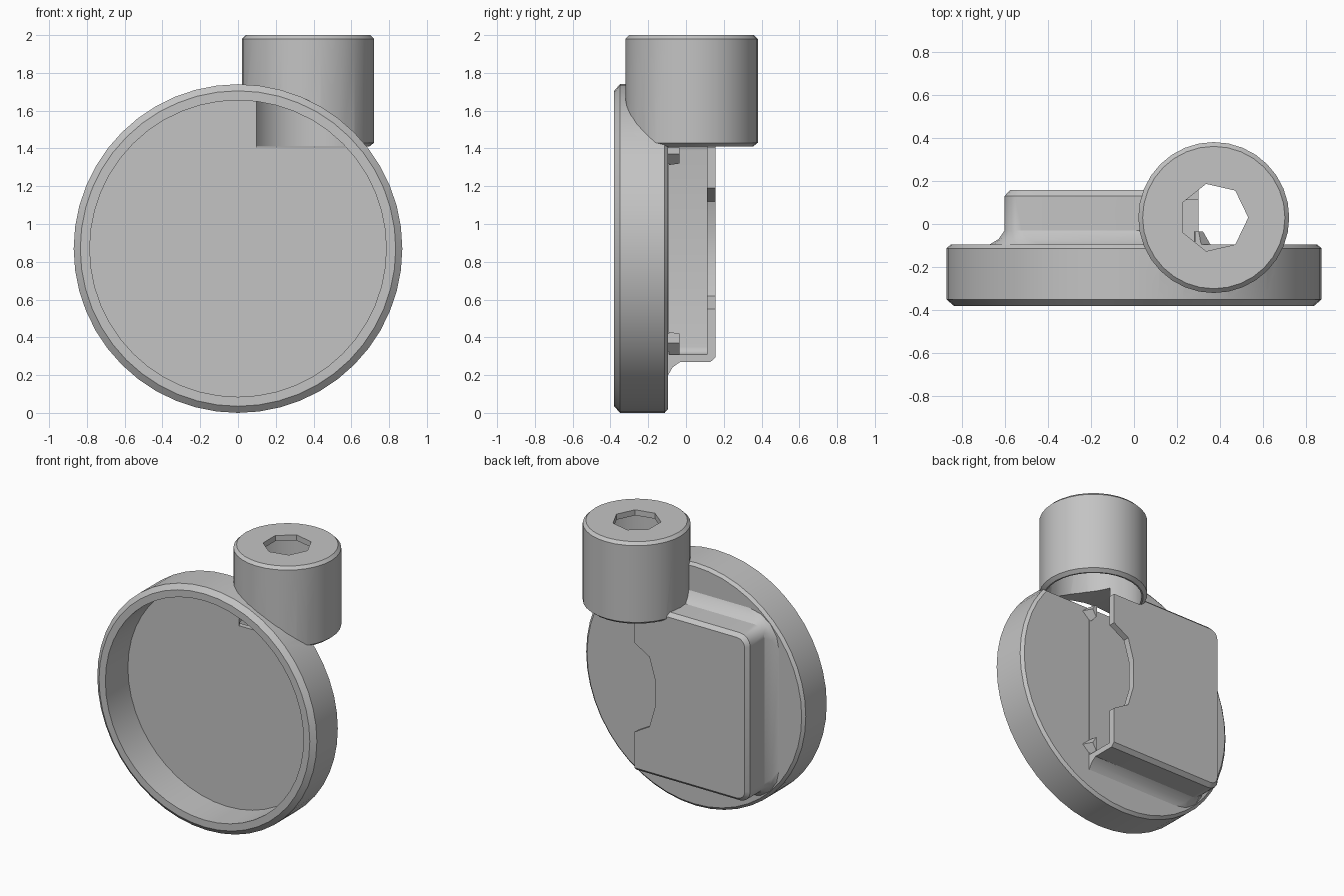
import bpy, bmesh
from math import sin, cos, pi, radians
from mathutils import Vector

if "Cube" in bpy.data.objects:
    bpy.data.objects.remove(bpy.data.objects["Cube"], do_unlink=True)

grey = bpy.data.materials.new("plain_grey")
grey.use_nodes = True
colour = (0.55, 0.55, 0.55, 1)
grey.diffuse_color = colour
grey.node_tree.nodes["Principled BSDF"].inputs["Base Color"].default_value = colour

DISC_Z = 0.87
TUBE = Vector((0.37, 0.03, 0))


def loft(name, rings):
    """Skin a stack of equal-length rings and cap both ends."""
    bm = bmesh.new()
    loops = [[bm.verts.new(p) for p in ring] for ring in rings]
    n = len(loops[0])
    for a, b in zip(loops, loops[1:]):
        for i in range(n):
            j = (i + 1) % n
            bm.faces.new((a[i], a[j], b[j], b[i]))
    bm.faces.new(loops[0])
    bm.faces.new(loops[-1])
    bmesh.ops.recalc_face_normals(bm, faces=bm.faces)
    mesh = bpy.data.meshes.new(name)
    bm.to_mesh(mesh)
    bm.free()
    mesh.materials.append(grey)
    ob = bpy.data.objects.new(name, mesh)
    bpy.context.collection.objects.link(ob)
    return ob


def turned(name, profile, axis, sides):
    """Round part from (radius, height) pairs, along y (disc) or z (tube)."""
    rings = []
    for r, h in profile:
        ring = []
        for i in range(sides):
            a = 2 * pi * i / sides
            if axis == "y":
                ring.append(Vector((r * cos(a), h, DISC_Z + r * sin(a))))
            else:
                ring.append(TUBE + Vector((r * cos(a), r * sin(a), h)))
        rings.append(ring)
    return loft(name, rings)


def housing_ring(y, out, side, radius):
    """Upright rectangle with two rounded corners on the closed side."""
    half, left, right = 0.6 + out, -0.6 - out, 0.3 + side
    pts = [Vector((right, y, DISC_Z - half)), Vector((right, y, DISC_Z + half))]
    for sign, start in ((1, 90), (-1, 180)):
        for k in range(5):
            a = radians(start + 22.5 * k)
            pts.append(Vector((left + radius + radius * cos(a), y,
                               DISC_Z + sign * (half - radius) + radius * sin(a))))
    return pts


def boolean(target, tool, operation):
    mod = target.modifiers.new(operation.lower(), "BOOLEAN")
    mod.operation = operation
    mod.solver = "EXACT"
    mod.object = tool
    bpy.ops.object.select_all(action="DESELECT")
    bpy.context.view_layer.objects.active = target
    target.select_set(True)
    bpy.ops.object.modifier_apply(modifier=mod.name)
    bpy.data.objects.remove(tool, do_unlink=True)


# Hollow back housing with a concave flared foot, open on one side
housing = loft("back_housing", [
    housing_ring(-0.11, 0.07, 0, 0.24),
    housing_ring(-0.095, 0.07, 0, 0.24),
    housing_ring(-0.07, 0.028, 0, 0.13),
    housing_ring(-0.03, 0, 0, 0.08),
    housing_ring(0.13, 0, 0, 0.08),
    housing_ring(0.157, -0.025, 0, 0.06)])
pocket = loft("pocket_cutter", [
    housing_ring(y, -0.04, 0.2, 0.04) for y in (-0.09, 0.112)])
boolean(housing, pocket, "DIFFERENCE")

# Faceted notch in the free edge of the housing
lower = [(0.4, -0.32), (0.3, -0.32), (0.18, -0.25), (0.136, -0.1)]
outline = lower + [(x, -z) for x, z in reversed(lower)]
notch = loft("notch_cutter", [
    [Vector((x, y, DISC_Z + z)) for x, z in outline] for y in (0.08, 0.25)])
boolean(housing, notch, "DIFFERENCE")

# Round dish and upright tube
body = turned("dish_and_tube", [(0.835, -0.38), (0.87, -0.35), (0.87, -0.113),
                                (0.85, -0.095)], "y", 48)
tube = turned("tube", [(0.325, 1.41), (0.35, 1.43), (0.35, 1.98), (0.33, 2.0)], "z", 32)
boolean(body, housing, "UNION")
boolean(body, tube, "UNION")

# Small gussets at the open mouth of the housing
for sign in (1, -1):
    rings = [[Vector((x, y, DISC_Z + sign * z)) for x, z in corners]
             for y, corners in ((-0.105, ((0.28, 0.57), (0.36, 0.5), (0.29, 0.44))),
                                (-0.035, ((0.28, 0.57), (0.32, 0.5), (0.29, 0.45))))]
    boolean(body, loft("gusset", rings), "UNION")

# Front recess, thin-walled tube bore and seven-sided opening
recess = turned("recess_cutter", [(0.785, -0.5), (0.785, -0.125)], "y", 48)
bore = turned("bore_cutter", [(0.315, 1.405), (0.315, 1.96)], "z", 32)
opening = turned("opening_cutter", [(0.16, 1.9), (0.16, 2.1)], "z", 7)
for cutter in (recess, bore, opening):
    boolean(body, cutter, "DIFFERENCE")

bpy.ops.object.select_all(action="DESELECT")
body.select_set(True)
bpy.context.view_layer.objects.active = body
bpy.ops.object.shade_smooth_by_angle(angle=radians(30))
